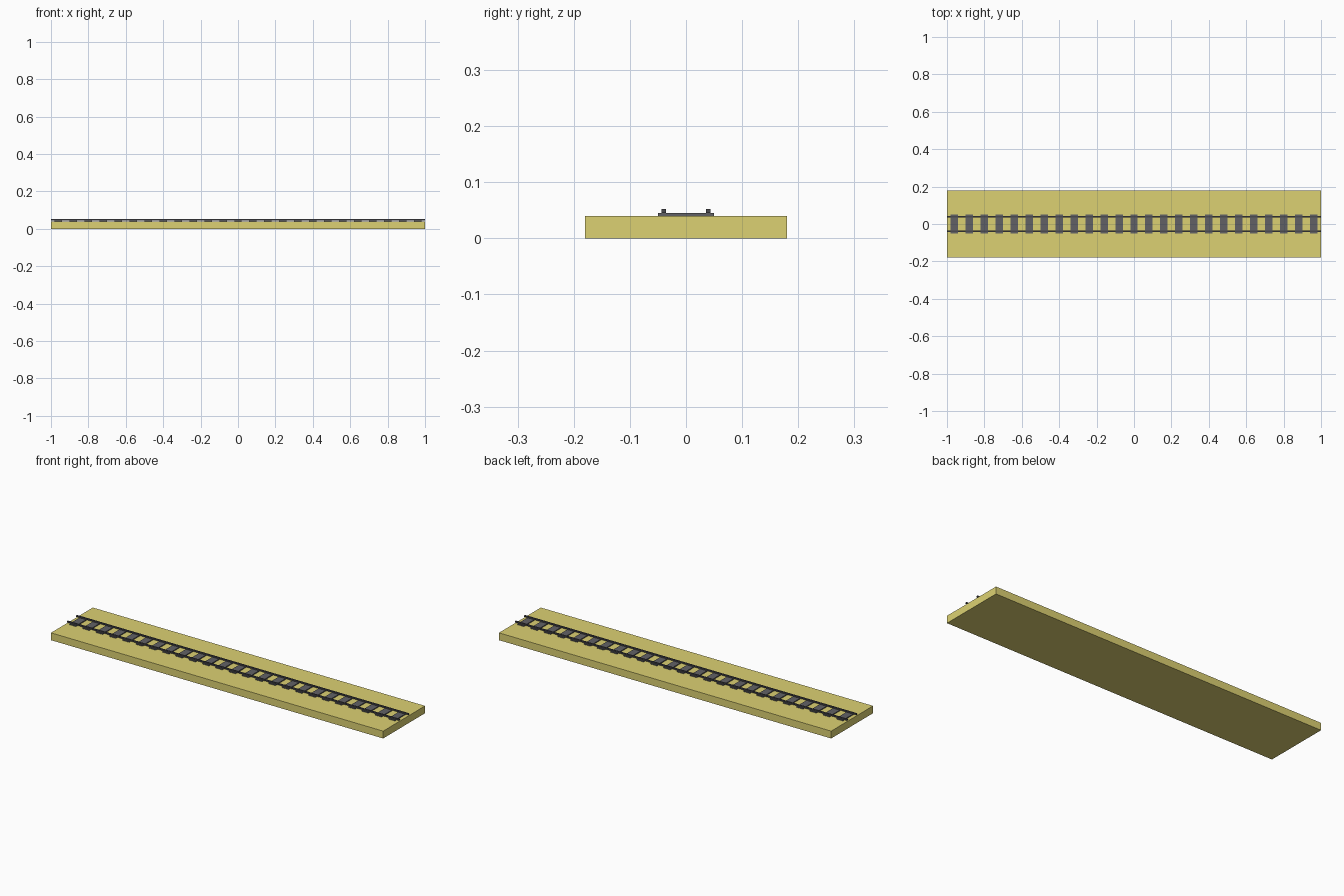
import bpy

if "Cube" in bpy.data.objects:
    bpy.data.objects.remove(bpy.data.objects["Cube"])


def material(name, rgb):
    m = bpy.data.materials.new(name)
    m.diffuse_color = (*rgb, 1)
    m.use_nodes = True
    m.node_tree.nodes["Principled BSDF"].inputs["Base Color"].default_value = m.diffuse_color
    return m


def box(name, center, size, mat):
    bpy.ops.mesh.primitive_cube_add(size=1, location=center)
    ob = bpy.context.object
    ob.name = name
    ob.scale = size
    bpy.ops.object.transform_apply(location=False, rotation=False, scale=True)
    ob.data.materials.append(mat)
    return ob


sand = material("sand", (0.72, 0.64, 0.17))
sleeper_grey = material("sleeper_grey", (0.12, 0.12, 0.13))
rail_grey = material("rail_grey", (0.07, 0.07, 0.08))

# Ground slab
box("base_slab", (0, 0, 0.02), (2, 0.36, 0.04), sand)

# Sleepers laid across the slab
sleeper = box("sleepers", (-0.96, 0, 0.0425), (0.04, 0.1, 0.005), sleeper_grey)
array = sleeper.modifiers.new("repeat", 'ARRAY')
array.count = 25
array.use_relative_offset = False
array.use_constant_offset = True
array.constant_offset_displace = (0.08, 0, 0)

# Two rails resting on the sleepers
for side, y in (("front", -0.04), ("back", 0.04)):
    box(side + "_rail", (0, y, 0.0485), (2, 0.008, 0.007), rail_grey)
